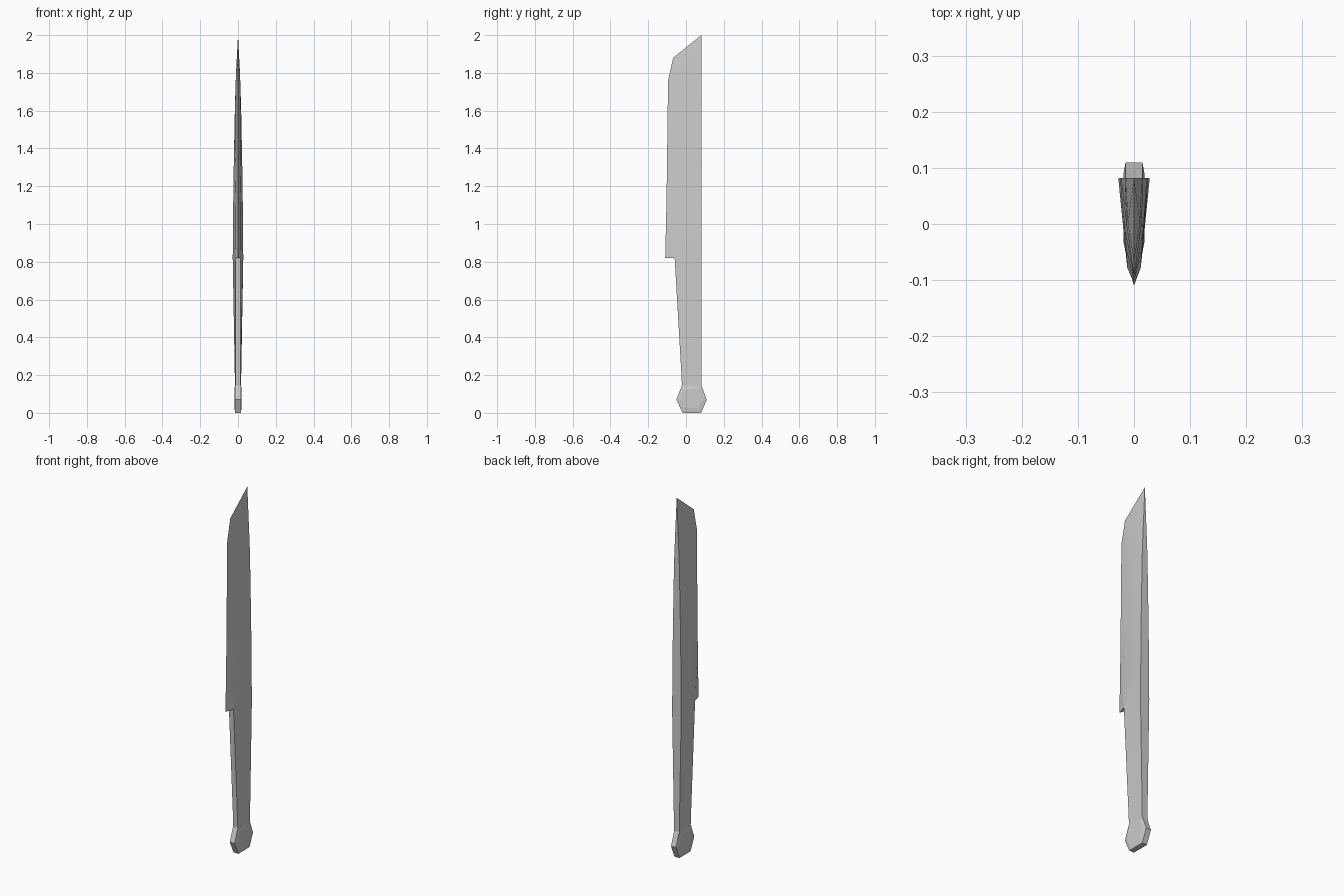
import bpy, bmesh
from math import radians

if "Cube" in bpy.data.objects:
    bpy.data.objects.remove(bpy.data.objects["Cube"])


def loft(name, rings, cap_end=True, tip=None, smooth=25):
    """Skin a stack of matching closed rings, capped flat or drawn to a tip."""
    bm = bmesh.new()
    vr = [[bm.verts.new(p) for p in ring] for ring in rings]
    n = len(vr[0])
    for a, b in zip(vr, vr[1:]):
        for i in range(n):
            j = (i + 1) % n
            bm.faces.new((a[i], a[j], b[j], b[i]))
    bm.faces.new(vr[0][::-1])
    if tip:
        t = bm.verts.new(tip)
        for i in range(n):
            bm.faces.new((vr[-1][i], vr[-1][(i + 1) % n], t))
    elif cap_end:
        bm.faces.new(vr[-1])
    bmesh.ops.recalc_face_normals(bm, faces=bm.faces)
    mesh = bpy.data.meshes.new(name)
    bm.to_mesh(mesh)
    bm.free()
    ob = bpy.data.objects.new(name, mesh)
    bpy.context.collection.objects.link(ob)
    bpy.ops.object.select_all(action='DESELECT')
    ob.select_set(True)
    bpy.context.view_layer.objects.active = ob
    bpy.ops.object.shade_smooth_by_angle(angle=radians(smooth))
    return ob


BACK = 0.082


def blade_ring(edge, ridge, spine):
    """edge (y, z), ridge (x, y, z), spine (x, z), mirrored across x."""
    rx, ry, rz = ridge
    sx, sz = spine
    return [(0, *edge), (rx, ry, rz), (sx, BACK, sz),
            (-sx, BACK, sz), (-rx, ry, rz)]


# Single-edged blade with a grind that widens, then a slanted point
loft("blade", [
    blade_ring((-0.110, 0.82), (0.014, -0.060, 0.82), (0.028, 0.82)),
    blade_ring((-0.106, 1.00), (0.012, -0.078, 1.00), (0.026, 1.00)),
    blade_ring((-0.103, 1.14), (0.014, -0.045, 1.14), (0.025, 1.14)),
    blade_ring((-0.101, 1.28), (0.017, -0.006, 1.28), (0.023, 1.28)),
    blade_ring((-0.095, 1.76), (0.0135, 0.0, 1.70), (0.0165, 1.62)),
    blade_ring((-0.068, 1.88), (0.011, 0.002, 1.79), (0.014, 1.69)),
], tip=(0, BACK, 2.0), smooth=12)


# Tapered handle with a flat front
def handle_ring(z, front_y, front_x, back_x):
    return [(front_x, front_y, z), (back_x, BACK, z),
            (-back_x, BACK, z), (-front_x, front_y, z)]


loft("handle", [
    handle_ring(0.11, -0.020, 0.014, 0.016),
    handle_ring(0.20, -0.024, 0.014, 0.017),
    handle_ring(0.82, -0.060, 0.014, 0.028),
])

# Six-sided pommel with raised bevelled faces
outer = [(-0.051, 0.07), (-0.018, 0.0), (0.080, 0.0),
         (0.110, 0.07), (0.082, 0.145), (-0.022, 0.145)]
inner = [(-0.030, 0.072), (-0.010, 0.027), (0.068, 0.027),
         (0.088, 0.072), (0.068, 0.130), (-0.014, 0.118)]
loft("pommel", [[(x, y, z) for y, z in outline] for x, outline in
                ((-0.019, inner), (-0.015, outer), (0.015, outer), (0.019, inner))],
     smooth=5)
